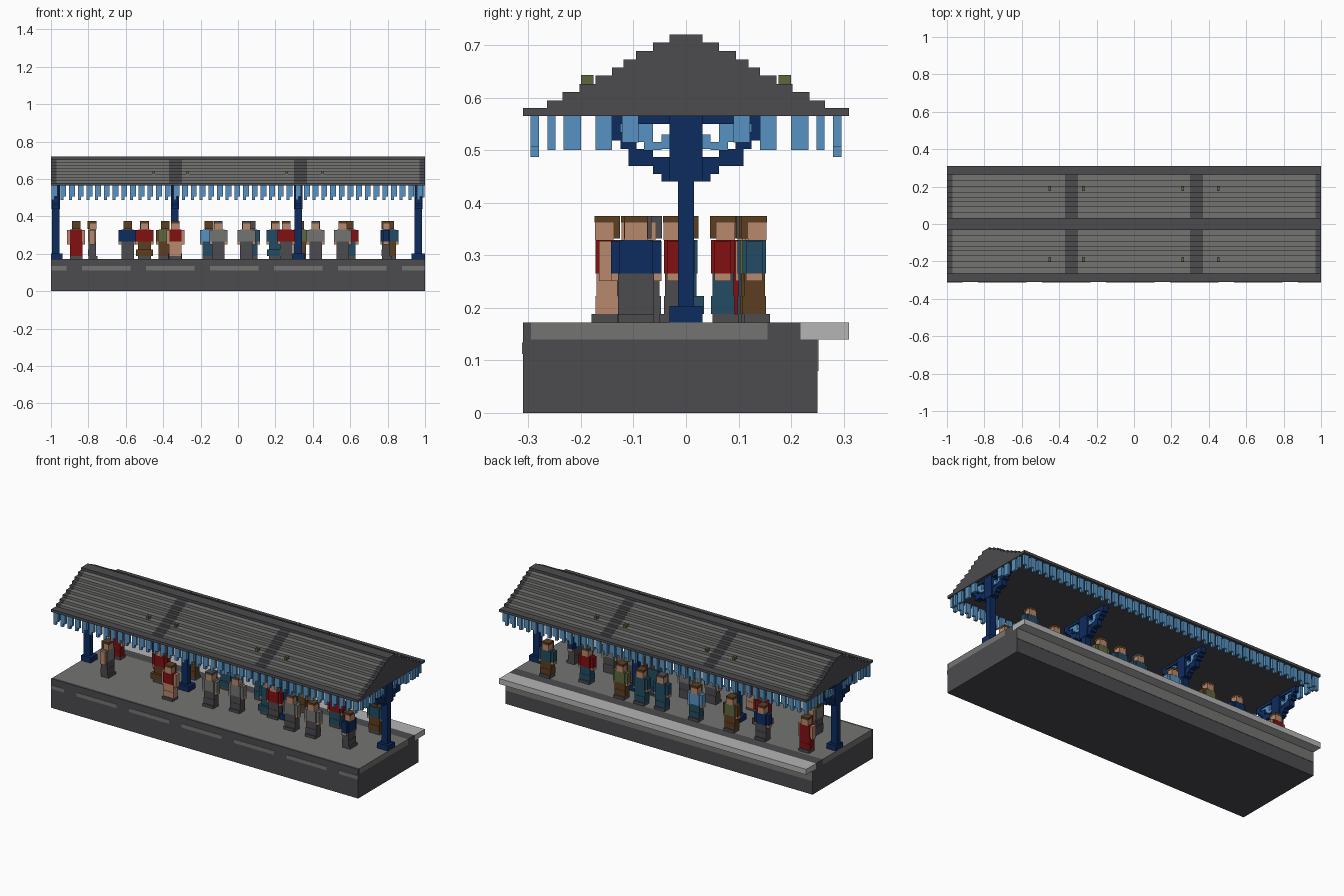
import bpy, bmesh, math

cube = bpy.data.objects.get("Cube")
if cube:
    bpy.data.objects.remove(cube, do_unlink=True)

COLOURS = {
    "dark_grey": (0.072, 0.072, 0.08),
    "mid_grey": (0.175, 0.175, 0.165),
    "light_grey": (0.46, 0.46, 0.46),
    "navy": (0.004, 0.025, 0.115),
    "light_blue": (0.095, 0.29, 0.54),
    "skin": (0.48, 0.246, 0.15),
    "red": (0.223, 0.005, 0.006),
    "brown": (0.107, 0.048, 0.014),
    "teal": (0.017, 0.07, 0.122),
    "olive": (0.107, 0.136, 0.048),
}
MATS = {}
for key, rgb in COLOURS.items():
    m = bpy.data.materials.new(key)
    m.use_nodes = True
    m.diffuse_color = (*rgb, 1)
    bsdf = m.node_tree.nodes["Principled BSDF"]
    bsdf.inputs["Base Color"].default_value = (*rgb, 1)
    bsdf.inputs["Roughness"].default_value = 0.9
    MATS[key] = m


def finish(name, bm, colours):
    bmesh.ops.recalc_face_normals(bm, faces=bm.faces)
    me = bpy.data.meshes.new(name)
    bm.to_mesh(me)
    bm.free()
    for c in colours:
        me.materials.append(MATS[c])
    ob = bpy.data.objects.new(name, me)
    bpy.context.collection.objects.link(ob)
    return ob


def build(name, boxes):
    """One object from boxes (x0, x1, y0, y1, z0, z1, colour)."""
    bm = bmesh.new()
    colours = []
    for x0, x1, y0, y1, z0, z1, col in boxes:
        if col not in colours:
            colours.append(col)
        vs = bmesh.ops.create_cube(bm, size=1)["verts"]
        for v in vs:
            v.co = ((x0 + x1) / 2 + v.co.x * (x1 - x0),
                    (y0 + y1) / 2 + v.co.y * (y1 - y0),
                    (z0 + z1) / 2 + v.co.z * (z1 - z0))
        for f in {f for v in vs for f in v.link_faces}:
            f.material_index = colours.index(col)
    return finish(name, bm, colours)


V = 0.0156      # block unit
FLOOR = 0.172
EAVE = 0.565

# Platform: dark base, paved top, edge line and overhanging lip at the back
build("platform_base", [(-1, 1, -0.31, 0.25, 0, 0.14, "dark_grey"),
                        (-1, 1, -0.31, -0.295, 0.14, FLOOR, "dark_grey")])
build("platform_paving", [(-1, 1, -0.295, 0.155, 0.14, FLOOR, "mid_grey")])
build("platform_edge_line", [(-1, 1, 0.155, 0.218, 0.14, FLOOR, "dark_grey")])
build("platform_lip", [(-1, 1, 0.218, 0.31, 0.14, FLOOR, "light_grey")])
build("platform_back_band", [(-1, 1, 0.249, 0.252, 0.08, 0.14, "mid_grey")])
build("platform_end_plates", [(s * 0.9985 - 0.0015, s * 0.9985 + 0.0015, -0.11, -0.05,
                               0.132, 0.141, "mid_grey") for s in (-1, 1)])
dashes = []
for i in range(-3, 4):
    c = i * 0.342 - 0.02
    dashes.append((max(c - 0.13, -1), min(c + 0.13, 1), -0.312, -0.309, 0.112, 0.134, "mid_grey"))
build("front_wall_dashes", dashes)

# Roof: stepped profile extruded along x, panels coloured by face position
HALF = [0.31, 0.265, 0.235, 0.203, 0.172, 0.141, 0.119, 0.095, 0.063, 0.031]
TOP = [0.58, 0.595, 0.611, 0.626, 0.642, 0.657, 0.673, 0.689, 0.705, 0.72]
half = []
z = EAVE
for h, t in zip(HALF, TOP):
    half += [(h, z), (h, t)]
    z = t
profile = half + [(-y, zz) for y, zz in reversed(half)]
cuts = [-1, -0.97, -0.37, -0.3, 0.3, 0.37, 0.97, 1]
bm = bmesh.new()
rings = [[bm.verts.new((x, y, zz)) for y, zz in profile] for x in cuts]
n = len(profile)
for k in range(len(cuts) - 1):
    a, b = rings[k], rings[k + 1]
    for i in range(n):
        j = (i + 1) % n
        f = bm.faces.new((a[i], a[j], b[j], b[i]))
        c = f.calc_center_median()
        if k % 2 and abs(c.y) < 0.268 and 0.581 < c.z < 0.71:
            f.material_index = 1
bm.faces.new(rings[0])
bm.faces.new(rings[-1])
finish("roof", bm, ["dark_grey", "mid_grey"])

# Moss specks on the roof panels
build("roof_moss", [(x - 0.007, x + 0.007, s * 0.188 - 0.012, s * 0.188 + 0.012, 0.62, 0.6435, "olive")
                    for x in (-0.45, -0.27, 0.26, 0.45) for s in (-1, 1)])

# Hanging valance: long sides and gable ends
slats = []
for s in (-1, 1):
    y0, y1 = sorted((s * 0.28, s * 0.296))
    for i in range(43):
        x = -1 + i * 2 / 43
        slats.append((x + 0.004, x + 0.035, y0, y1, 0.507, EAVE, "light_blue"))
        slats.append((x + 0.004, x + 0.02, y0, y1, 0.487, 0.507, "light_blue"))
    x0, x1 = sorted((s * 0.98, s * 0.996))
    for t in (-1, 1):
        for a, b, low in ((0.248, 0.264, 0.5), (0.2, 0.233, 0.5),
                          (0.141, 0.172, 0.5), (0.09, 0.122, 0.515)):
            ya, yb = sorted((t * a, t * b))
            slats.append((x0, x1, ya, yb, low, EAVE, "light_blue"))
build("roof_valance", slats)

# Posts with base, cap and stepped brackets
for idx, x in enumerate((-0.975, -0.337, 0.322, 0.965)):
    bx0, bx1 = max(x - 0.037, -1), min(x + 0.037, 1)
    boxes = [(bx0, bx1, -0.031, 0.031, FLOOR, 0.203, "navy"),
             (x - 0.02, x + 0.02, -0.0156, 0.0156, 0.203, 0.44, "navy"),
             (x - 0.022, x + 0.022, -0.031, 0.031, 0.44, EAVE, "navy")]
    bracket = []
    for s in (-1, 1):
        # (y from, y to, z from, z to, colour, half thickness)
        for a, b, z0, z1, col, t in (
                (0.031, 0.047, 0.44, 0.487, "navy", 0.016),
                (0.047, 0.063, 0.455, 0.487, "navy", 0.016),
                (0.063, 0.08, 0.47, 0.5, "navy", 0.016),
                (0.08, 0.109, 0.47, 0.502, "navy", 0.016),
                (0.094, 0.125, 0.502, 0.535, "navy", 0.016),
                (0.125, 0.141, 0.518, 0.55, "navy", 0.016),
                (0.141, 0.157, 0.533, EAVE, "navy", 0.016),
                (0.031, 0.141, 0.55, EAVE, "navy", 0.016),
                (0.031, 0.047, 0.502, 0.53, "light_blue", 0.01),
                (0.047, 0.08, 0.5, 0.516, "light_blue", 0.01),
                (0.063, 0.094, 0.516, 0.535, "light_blue", 0.01),
                (0.063, 0.125, 0.535, 0.55, "light_blue", 0.01)):
            ya, yb = sorted((s * a, s * b))
            bracket.append((x - t, x + t, ya, yb, z0, z1, col))
    build(f"post_{idx + 1}", boxes)
    build(f"post_bracket_{idx + 1}", bracket)


def person(i, x, y, face, shirt, legs, hair="brown", arms=None, skirt=False):
    """Blocky figure facing degrees anticlockwise from the front."""
    arms = arms or shirt
    w = 0.046 if skirt else 0.034
    d = 0.034 if skirt else 0.022
    parts = [
        (-0.034, 0.034, -0.03, 0.02, 0, 0.016, "dark_grey"),
        (-w, w, -d, d, 0.016, 0.05, legs),
        (-0.034, 0.034, -0.02, 0.02, 0.05, 0.093, legs),
        (-0.032, 0.032, -0.022, 0.022, 0.093, 0.157, shirt),
        (-0.022, 0.022, -0.023, 0.012, 0.157, 0.19, "skin"),
        (-0.023, 0.023, 0.012, 0.024, 0.16, 0.203, hair),
        (-0.023, 0.023, -0.024, 0.012, 0.19, 0.203, hair)]
    for s in (-1, 1):
        a, b = sorted((s * 0.032, s * 0.048))
        parts += [(a, b, -0.016, 0.016, 0.093, 0.155, arms),
                  (a, b, -0.016, 0.016, 0.079, 0.093, "skin")]
    ob = build(f"passenger_{i}", parts)
    ob.location = (x, y, FLOOR)
    ob.rotation_euler.z = math.radians(face)


PEOPLE = [
    # Back row
    (-0.865, 0.11, 180, "red", "red", "brown", "skin"),
    (-0.59, 0.125, 180, "navy", "dark_grey"),
    (-0.39, 0.13, 180, "olive", "brown", "brown", "brown"),
    (-0.155, 0.125, 180, "light_blue", "teal"),
    (0.07, 0.12, 180, "teal", "teal", "dark_grey"),
    (0.2, 0.125, 180, "teal", "teal"),
    (0.33, 0.125, 180, "olive", "brown"),
    (0.595, 0.07, 180, "red", "teal"),
    (0.81, 0.13, 180, "teal", "brown"),
    # Front row
    (-0.78, -0.1, 90, "mid_grey", "dark_grey", "brown", "skin"),
    (-0.5, 0.0, 0, "red", "brown", "brown", "red", True),
    (-0.335, -0.15, 0, "red", "skin", "brown", "skin"),
    (-0.105, -0.1, 0, "mid_grey", "dark_grey", "dark_grey"),
    (0.045, -0.07, 0, "mid_grey", "dark_grey", "dark_grey"),
    (0.2, 0.0, 0, "teal", "teal", "brown", "teal", True),
    (0.258, -0.02, 0, "red", "dark_grey"),
    (0.415, -0.09, 0, "mid_grey", "dark_grey", "dark_grey"),
    (0.56, -0.1, 0, "mid_grey", "dark_grey", "brown"),
    (0.79, -0.095, 90, "navy", "dark_grey"),
]
for i, p in enumerate(PEOPLE):
    person(i + 1, *p)
